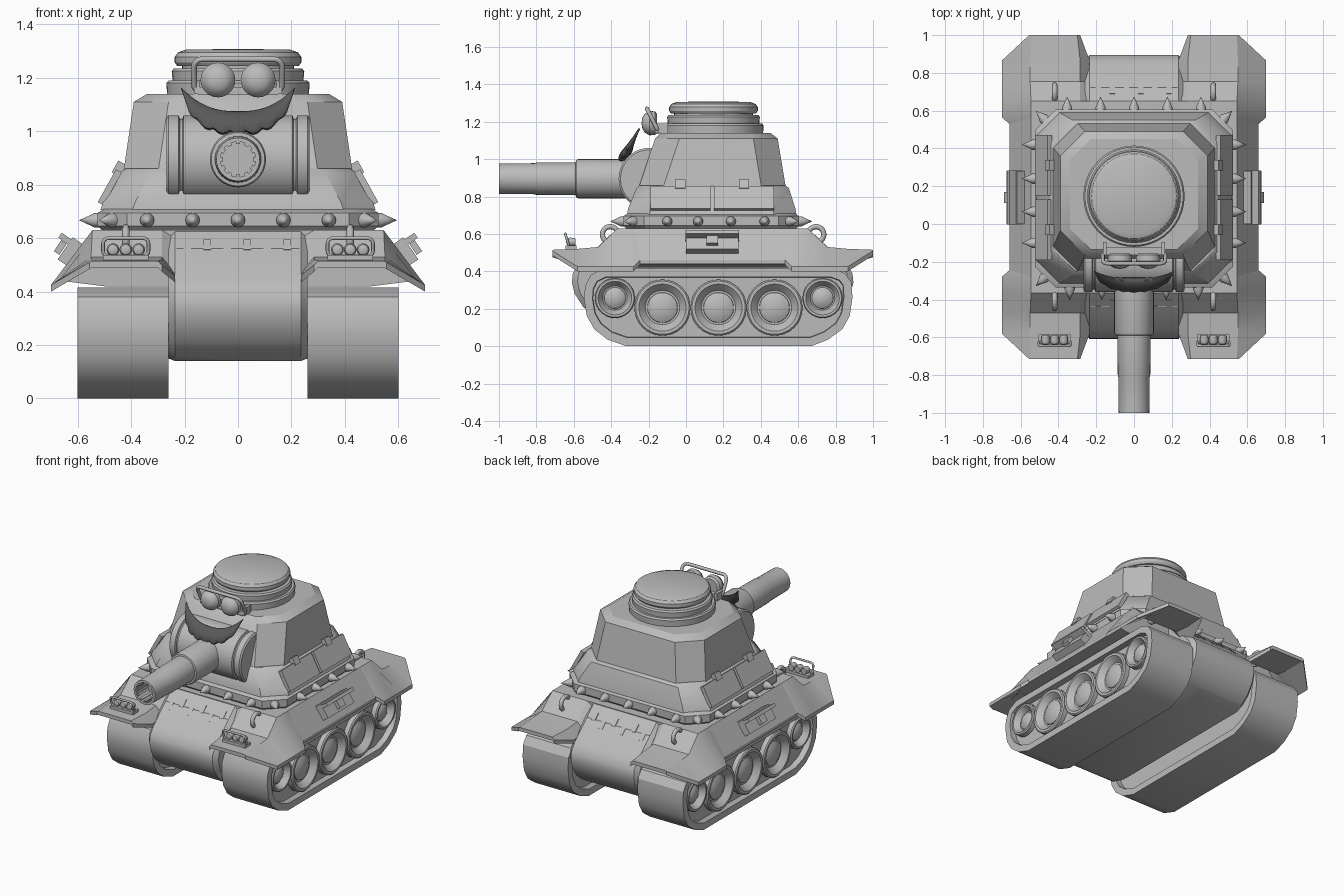
import bpy, bmesh, math
from mathutils import Matrix, Vector

if "Cube" in bpy.data.objects:
    bpy.data.objects.remove(bpy.data.objects["Cube"])

def material(name, v):
    m = bpy.data.materials.new(name)
    m.diffuse_color = (v, v, v, 1)
    m.use_nodes = True
    m.node_tree.nodes["Principled BSDF"].inputs["Base Color"].default_value = m.diffuse_color
    return m

GREY = material("armour grey", 0.5)
DARK = material("dark hair", 0.1)
CY = 0.1425                      # centre of the hull along y
SIDES = (1, -1)

def finish(name, bm, mat=GREY, angle=30):
    bmesh.ops.recalc_face_normals(bm, faces=bm.faces)
    me = bpy.data.meshes.new(name)
    bm.to_mesh(me)
    bm.free()
    me.materials.append(mat)
    me.shade_smooth()
    me.set_sharp_from_angle(angle=math.radians(angle))
    ob = bpy.data.objects.new(name, me)
    bpy.context.collection.objects.link(ob)
    return ob

def loft(name, rings, mat=GREY, angle=30, matrix=None):
    """Skin equal-length closed rings and cap both ends."""
    bm = bmesh.new()
    vs = [[bm.verts.new(p) for p in r] for r in rings]
    n = len(rings[0])
    for a, b in zip(vs, vs[1:]):
        for i in range(n):
            j = (i + 1) % n
            bm.faces.new((a[i], a[j], b[j], b[i]))
    bm.faces.new(vs[0])
    bm.faces.new(vs[-1])
    bmesh.ops.remove_doubles(bm, verts=bm.verts, dist=1e-5)
    if matrix:
        bm.transform(matrix)
    return finish(name, bm, mat, angle)

def lathe(name, profile, loc, rot=Matrix(), seg=32):
    """Turn (radius, height) pairs about local z."""
    rings = [[(r * math.cos(t), r * math.sin(t), h) for t in
              (2 * math.pi * i / seg for i in range(seg))] for r, h in profile]
    return loft(name, rings, matrix=Matrix.Translation(loc) @ rot)

def box(name, loc, size, rot=Matrix()):
    bm = bmesh.new()
    bmesh.ops.create_cube(bm, size=1)
    bm.transform(Matrix.Translation(loc) @ rot @ Matrix.Diagonal((*size, 1)))
    return finish(name, bm)

def tube(name, pts, r):
    """Closed round rod through the points."""
    rings, n = [], len(pts)
    ps = [Vector(p) for p in pts]
    c = sum(ps, Vector()) / n
    nrm = sum(((ps[i] - c).cross(ps[(i + 1) % n] - c) for i in range(n)), Vector()).normalized()
    bm = bmesh.new()
    for i in range(n):
        t = (ps[(i + 1) % n] - ps[i - 1]).normalized()
        u = t.cross(nrm)
        rings.append([bm.verts.new(ps[i] + r * (u * math.cos(a) + nrm * math.sin(a)))
                      for a in (k * math.pi / 4 for k in range(8))])
    for i in range(n):
        a, b = rings[i], rings[(i + 1) % n]
        for k in range(8):
            bm.faces.new((a[k], a[(k + 1) % 8], b[(k + 1) % 8], b[k]))
    return finish(name, bm, angle=50)

def round_rect(w, h, r):
    """Outline of a rounded rectangle as (u, v) pairs."""
    out = []
    for q, (sx, sy) in enumerate(((1, 1), (-1, 1), (-1, -1), (1, -1))):
        for k in range(5):
            a = math.pi / 2 * (q + k / 4)
            out.append((sx * (w - r) + r * math.cos(a), sy * (h - r) + r * math.sin(a)))
    return out

def octagon(hx, y0, y1, c, z):
    return [(hx, y0 + c, z), (hx, y1 - c, z), (hx - c, y1, z), (c - hx, y1, z),
            (-hx, y1 - c, z), (-hx, y0 + c, z), (c - hx, y0, z), (hx - c, y0, z)]

def facing(s):                   # local z to +x or -x
    return Matrix.Rotation(s * math.pi / 2, 4, 'Y')

FRONT = Matrix.Rotation(math.pi / 2, 4, 'X')   # local z to -y

# hull tub with rounded nose and tail
half = [(-0.36, 0.63), (-0.46, 0.54), (-0.57, 0.44), (-0.605, 0.39), (-0.61, 0.34),
        (-0.595, 0.28), (-0.55, 0.21), (-0.49, 0.16), (-0.43, 0.14)]
prof = half + [(2 * CY - y, z) for y, z in reversed(half)]
def hull_ring(x, k):
    return [(x, CY + (y - CY) * k, 0.38 + (z - 0.38) * k) for y, z in prof]
loft("hull", [hull_ring(-0.26, 0.96), hull_ring(-0.235, 1), hull_ring(0.235, 1), hull_ring(0.26, 0.96)])

# upper deck with sloping sides
def deck_ring(y):
    return [(0.545, y, 0.63), (0.66, y, 0.46), (0.66, y, 0.44), (0.5, y, 0.42),
            (-0.5, y, 0.42), (-0.66, y, 0.44), (-0.66, y, 0.46), (-0.545, y, 0.63)]
loft("deck", [deck_ring(-0.365), deck_ring(2 * CY + 0.365)])

# four corner fenders
rows = [(-0.715, (0.285, 0.50), (0.30, 0.515), (0.545, 0.515), (0.555, 0.51)),
        (-0.58, (0.235, 0.46), (0.285, 0.52), (0.55, 0.52), (0.70, 0.425)),
        (-0.47, (0.235, 0.47), (0.285, 0.53), (0.55, 0.53), (0.70, 0.425)),
        (-0.365, (0.235, 0.60), (0.285, 0.63), (0.545, 0.63), (0.70, 0.425)),
        (-0.28, (0.235, 0.60), (0.285, 0.63), (0.545, 0.63), (0.70, 0.425)),
        (-0.245, (0.235, 0.60), (0.285, 0.63), (0.545, 0.63), (0.66, 0.46))]
for sx in SIDES:
    for sy in SIDES:
        rings = []
        for y, *pts in rows:
            yy = CY + sy * (y - CY)
            rings.append([(sx * x, yy, z) for x, z in pts] +
                         [(sx * x, yy, z - 0.025) for x, z in reversed(pts)])
        loft("fender", rings)

# tracks with recessed flanks, and road wheels
track = [(-0.545, 0.25), (-0.53, 0.16), (-0.49, 0.09), (-0.42, 0.035), (-0.32, 0), (0.67, 0),
         (0.76, 0.035), (0.835, 0.09), (0.875, 0.16), (0.89, 0.26), (0.885, 0.34), (0.85, 0.39),
         (0.78, 0.415), (-0.44, 0.415), (-0.51, 0.38), (-0.54, 0.32)]
for s in SIDES:
    bm = bmesh.new()
    a, b = ([bm.verts.new((s * x, y, z)) for y, z in track] for x in (0.26, 0.60))
    n = len(track)
    for i in range(n):
        bm.faces.new((a[i], a[(i + 1) % n], b[(i + 1) % n], b[i]))
    caps = [bm.faces.new(a), bm.faces.new(b)]
    bmesh.ops.recalc_face_normals(bm, faces=bm.faces)
    bmesh.ops.inset_individual(bm, faces=caps, thickness=0.045, use_even_offset=True)
    bmesh.ops.inset_individual(bm, faces=caps, thickness=0.003, depth=-0.04)
    finish("track", bm)
    for y, z, r in ((-0.38, 0.257, 0.107), (-0.126, 0.206, 0.15), (0.174, 0.206, 0.15),
                    (0.473, 0.206, 0.15), (0.73, 0.257, 0.107)):
        lathe("wheel", [(r, -0.04), (r, 0.035), (r * 0.95, 0.042), (r * 0.84, 0.042), (r * 0.76, 0.03),
                        (r * 0.56, -0.005), (r * 0.53, 0.01), (r * 0.35, 0.024), (0, 0.03)],
              (s * 0.556, y, z), facing(s))

# turret: belt, lower tier, upper tier with bevelled roof
loft("turret_belt", [octagon(0.50, -0.31, 0.58, 0.1, 0.62), octagon(0.525, -0.335, 0.605, 0.11, 0.645),
                     octagon(0.525, -0.335, 0.605, 0.11, 0.695), octagon(0.50, -0.31, 0.58, 0.1, 0.71)])
loft("turret_lower", [octagon(0.515, -0.315, 0.59, 0.12, 0.705), octagon(0.505, -0.31, 0.585, 0.12, 0.735),
                      octagon(0.445, -0.265, 0.55, 0.12, 0.845), octagon(0.42, -0.25, 0.53, 0.11, 0.86)])
loft("turret_upper", [octagon(0.43, -0.255, 0.535, 0.13, 0.84), octagon(0.39, -0.165, 0.49, 0.13, 1.11),
                      octagon(0.34, -0.135, 0.45, 0.11, 1.14)])

# belt spikes
SPIKE = [(0.027, -0.01), (0.027, 0.012), (0.016, 0.035), (0, 0.07)]
BACK = Matrix.Rotation(-math.pi / 2, 4, 'X')
for i in range(-2, 3):
    lathe("spike", SPIKE, (i * 0.17, -0.335, 0.667), FRONT, 12)
    lathe("spike", SPIKE, (i * 0.177, 0.605, 0.667), BACK, 12)
for s in SIDES:
    for y in (-0.10, 0.065, 0.24, 0.42):
        lathe("spike", SPIKE, (s * 0.525, y, 0.667), facing(s), 12)
    for y, a in ((-0.28, -45), (0.55, 45)):
        turn = Matrix.Rotation(math.radians(a if s > 0 else 180 - a), 4, 'Z')
        lathe("spike", SPIKE, (s * 0.47, y, 0.667), turn @ facing(1), 12)

# turret skirt plates and their clips, stowage bins, tow rings
for s in SIDES:
    lean = Matrix.Rotation(-s * math.radians(29), 4, 'Y')
    for y, clip, length in ((-0.03, -0.03, 0.32), (0.31, 0.31, 0.32)):
        box("skirt_plate", (s * 0.48, y, 0.79), (0.025, length, 0.14), lean)
        box("skirt_clip", (s * 0.445, clip, 0.86), (0.035, 0.055, 0.05), lean)
    tilt = Matrix.Rotation(-s * math.radians(34), 4, 'Y')
    box("bin", (s * 0.622, 0.14, 0.545), (0.06, 0.28, 0.10), tilt)
    box("bin_lid", (s * 0.635, 0.14, 0.59), (0.075, 0.285, 0.022), tilt)
    box("bin_latch", (s * 0.665, 0.14, 0.565), (0.025, 0.06, 0.05), tilt)
    for y in (-0.405, 2 * CY + 0.41):
        tube("tow_ring", [(s * 0.42, y + 0.042 * math.cos(a), 0.597 + 0.042 * math.sin(a))
                          for a in (k * math.pi / 10 for k in range(20))], 0.014)

# hatch hinges at nose and tail
for f in SIDES:
    y = CY - f * 0.575
    lathe("hinge_rod", [(0.009, -0.23), (0.009, 0.23)], (0, y, 0.555), facing(1), 8)
    for i in range(6):
        x = -0.19 + i * 0.075
        up = 0.014 if i % 2 else -0.014
        box("hinge_leaf", (x, y + f * up, 0.555 + up), (0.028, 0.055, 0.02),
            Matrix.Rotation(f * math.radians(43), 4, 'X'))

# fender lamp clusters
for s in SIDES:
    box("lamp_base", (s * 0.42, -0.615, 0.527), (0.17, 0.06, 0.02))
    tube("lamp_guard", [(s * 0.42 + u, -0.635 - 0.3 * v, 0.566 + v)
                        for u, v in round_rect(0.085, 0.034, 0.02)], 0.007)
    for i in (-1, 0, 1):
        lathe("lamp", [(0.02, -0.03), (0.024, 0), (0.019, 0.014), (0, 0.022)],
              (s * 0.42 + i * 0.048, -0.62, 0.557), FRONT, 14)

# gun mantlet, barrel and rifled bore
R = 0.165
lathe("mantlet", [(R - 0.01, -0.268), (R, -0.26), (R, -0.222), (R - 0.012, -0.218), (R - 0.012, -0.208),
                  (R, -0.204), (R, 0.204), (R - 0.012, 0.208), (R - 0.012, 0.218), (R, 0.222),
                  (R, 0.26), (R - 0.01, 0.268)], (0, -0.195, 0.895), facing(1), 40)
lathe("barrel", [(0.105, 0.25), (0.105, 0.575), (0.10, 0.588), (0.088, 0.59), (0.086, 0.8), (0.083, 0.81),
                 (0.081, 1.0), (0.066, 1.0), (0.066, 0.88), (0, 0.88)], (0, 0, 0.895), FRONT)
for i in range(12):
    a = i * math.pi / 6
    box("rifling", (0.063 * math.cos(a), -0.94, 0.895 + 0.063 * math.sin(a)),
        (0.012, 0.11, 0.016), Matrix.Rotation(-a, 4, 'Y'))

# commander's hatch
lathe("hatch", [(0.265, 1.13), (0.268, 1.18), (0.26, 1.19), (0.245, 1.19), (0.248, 1.225), (0.24, 1.235),
                (0.21, 1.235), (0.21, 1.245), (0.228, 1.245), (0.237, 1.258), (0.237, 1.278),
                (0.225, 1.295), (0.195, 1.306), (0, 1.308)], (0, 0.147, 0), seg=40)

# goggles
tube("goggle_frame", [(u, -0.178 - 0.5 * v, 1.208 + v) for u, v in round_rect(0.165, 0.062, 0.03)], 0.011)
box("goggle_mount", (0, -0.145, 1.15), (0.30, 0.04, 0.03))
for s in SIDES:
    box("goggle_strap", (s * 0.155, -0.13, 1.165), (0.02, 0.07, 0.05))
    lathe("lens", [(0.05, -0.04), (0.063, -0.03), (0.065, 0), (0.06, 0.008), (0.05, 0.026),
                   (0.03, 0.038), (0, 0.043)], (s * 0.075, -0.195, 1.192), FRONT, 28)

# moustache: curled tips, scalloped lower edge
rings = []
for i in range(61):
    u = -1 + i / 30
    a = abs(u)
    top = 1.075 + 0.09 * a ** 2.5
    low = 0.985 + 0.13 * a ** 3 + 0.014 * (1 - abs(math.sin(u * math.pi * 3.5 + math.pi / 2))) * (1 - a ** 4)
    low = min(low + 0.045 * max(0, a - 0.85) / 0.15, top - 0.002)
    mid, h = (top + low) / 2, (top - low) / 2
    w = 0.006 + 0.028 * (1 - a ** 2)
    ring = []
    for k in range(12):
        t = k * math.pi / 6
        z = mid + h * math.sin(t)
        ring.append((0.213 * u, -0.345 + 0.55 * (z - 0.99) + w * math.cos(t) * 0.9, z))
    rings.append(ring)
loft("moustache", rings, DARK, 45)
